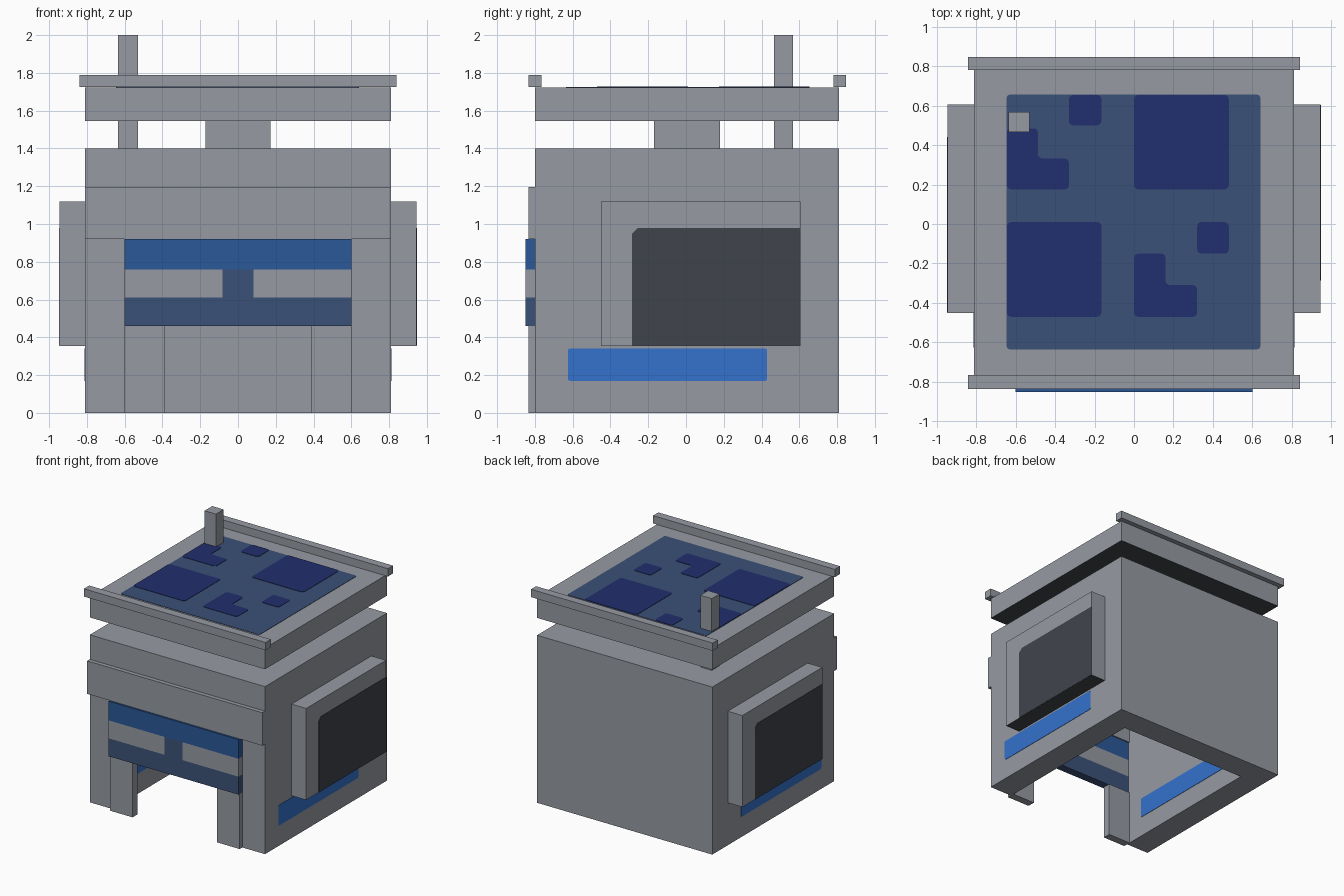
import bpy, bmesh
from mathutils import Vector

if "Cube" in bpy.data.objects:
    bpy.data.objects.remove(bpy.data.objects["Cube"])


def material(name, hex_code):
    rgb = [int(hex_code[i:i + 2], 16) / 255 for i in range(0, 6, 2)]
    lin = [c / 12.92 if c <= 0.04045 else ((c + 0.055) / 1.055) ** 2.4 for c in rgb]
    m = bpy.data.materials.new(name)
    m.use_nodes = True
    m.diffuse_color = (*lin, 1)
    m.node_tree.nodes["Principled BSDF"].inputs["Base Color"].default_value = (*lin, 1)
    return m


GREY = material("light_grey", "969AA2")
DARK = material("charcoal", "41444C")
SKY = material("bright_blue", "3372CC")
BLUE = material("mid_blue", "2A5899")
SLATE = material("slate_blue", "3B5178")
NAVY = material("navy_blue", "212F6E")


def prism(name, outline, base, height, mats, axis="z", rounding=0.0, cuts=(), rule=None):
    """Extrude an outline along z, or along x (outline then holds y, z)."""
    bm = bmesh.new()
    place = (lambda a, b: (a, b, base)) if axis == "z" else (lambda a, b: (base, a, b))
    face = bm.faces.new([bm.verts.new(place(a, b)) for a, b in outline])
    step = Vector((0, 0, height)) if axis == "z" else Vector((height, 0, 0))
    new = bmesh.ops.extrude_face_region(bm, geom=[face], use_keep_orig=True)["geom"]
    bmesh.ops.translate(bm, vec=step, verts=[v for v in new if isinstance(v, bmesh.types.BMVert)])
    if rounding:
        rims = [e for e in bm.edges
                if abs((e.verts[0].co - e.verts[1].co).normalized().dot(step.normalized())) > 0.9]
        bmesh.ops.bevel(bm, geom=rims, offset=rounding, segments=3, profile=0.5, affect="EDGES")
    for co, no in cuts:
        bmesh.ops.bisect_plane(bm, geom=bm.verts[:] + bm.edges[:] + bm.faces[:],
                               plane_co=co, plane_no=no)
    bmesh.ops.recalc_face_normals(bm, faces=bm.faces[:])
    if rule:
        for f in bm.faces:
            f.material_index = rule(f)
    mesh = bpy.data.meshes.new(name)
    bm.to_mesh(mesh)
    bm.free()
    for m in mats:
        mesh.materials.append(m)
    obj = bpy.data.objects.new(name, mesh)
    bpy.context.collection.objects.link(obj)
    return obj


def rect(a0, a1, b0, b1):
    return [(a0, b0), (a1, b0), (a1, b1), (a0, b1)]


def box(name, x, y, z, mats=(GREY,), **kw):
    return prism(name, rect(*x, *y), z[0], z[1] - z[0], mats, **kw)


def dark_below(f):
    return int(f.normal.z < -0.5)


# Hollow body, open at the front and underneath
W, FRONT, BACK, INNER = 0.81, -0.80, 0.81, 0.60
prism("body_walls", [(-W, FRONT), (-INNER, FRONT), (-INNER, INNER), (INNER, INNER),
                     (INNER, FRONT), (W, FRONT), (W, BACK), (-W, BACK)], 0, 1.2, [GREY])
box("body_top", (-W, W), (FRONT, BACK), (1.2, 1.4))

# Front: brow band, pillars and striped visor
box("brow_band", (-W, W), (-0.835, FRONT), (0.92, 1.195))
box("brow_band_back", (-INNER, INNER), (FRONT, -0.77), (0.92, 1.2))


def visor_colour(f):
    c = f.calc_center_median()
    if c.z > 0.76:
        return 0
    return 2 if 0.61 < c.z and abs(c.x) > 0.083 else 1


box("visor", (-INNER, INNER), (-0.85, -0.78), (0.46, 0.92), (BLUE, SLATE, GREY),
    cuts=[((0, 0, 0.61), (0, 0, 1)), ((0, 0, 0.76), (0, 0, 1)),
          ((-0.083, 0, 0), (1, 0, 0)), ((0.083, 0, 0), (1, 0, 0))], rule=visor_colour)

# Sides: raised panel, dark inlay, blue strip outside and inside the wall
for side, s in (("left", 1), ("right", -1)):
    box(side + "_pillar", sorted((s * 0.39, s * INNER)), (-0.835, -0.77), (0, 0.46))
    box(side + "_panel", sorted((s * W, s * 0.945)), (-0.45, 0.605), (0.355, 1.12),
        (GREY, DARK), rule=dark_below)
    inlay = (-0.285, 0.604) if s > 0 else (-0.449, 0.44)
    corner = 0.03
    y_in, y_out = inlay if s > 0 else inlay[::-1]
    lean = corner if s > 0 else -corner
    prism(side + "_inlay", [(y_out, 0.356), (y_out, 0.98), (y_in + lean, 0.98),
                            (y_in, 0.98 - corner), (y_in, 0.356)],
          s * 0.944, s * 0.004, [DARK], axis="x")
    strip = rect(-0.625, 0.43, 0.17, 0.34)
    prism(side + "_outer_strip", strip, s * (W - 0.001), s * 0.004, [SKY], axis="x", rounding=0.01)
    prism(side + "_inner_strip", strip, s * (INNER + 0.001), -s * 0.004, [SKY], axis="x", rounding=0.01)

# Neck, roof slab, rails and post
box("neck", (-0.173, 0.173), (-0.17, 0.18), (1.4, 1.55))
box("roof_slab", (-W, W), (FRONT, BACK), (1.545, 1.722), (GREY, DARK), rule=dark_below)
box("front_rail", (-0.84, 0.84), (-0.835, -0.765), (1.725, 1.79))
box("back_rail", (-0.84, 0.84), (0.78, 0.847), (1.725, 1.79))
box("roof_post", (-0.635, -0.53), (0.465, 0.567), (1.4, 2.0))

# Roof inlay with darker patches
TOP = 1.721
box("roof_inlay", (-0.645, 0.64), (-0.635, 0.655), (TOP, TOP + 0.004), (SLATE,), rounding=0.015)


def l_shape(x, y, step, long_side):
    return [(x, y), (x + 2 * step, y), (x + 2 * step, y + step),
            (x + step, y + step), (x + step, y + long_side), (x, y + long_side)]


patches = [rect(-0.33, -0.165, 0.50, 0.654), rect(0, 0.48, 0.175, 0.654),
           rect(-0.644, -0.165, -0.47, 0.01), rect(0.32, 0.48, -0.15, 0.01),
           l_shape(-0.644, 0.175, 0.157, 0.31), l_shape(0, -0.47, 0.16, 0.32)]
for i, outline in enumerate(patches):
    prism(f"roof_patch_{i + 1}", outline, TOP + 0.001, 0.006, [NAVY], rounding=0.022)
